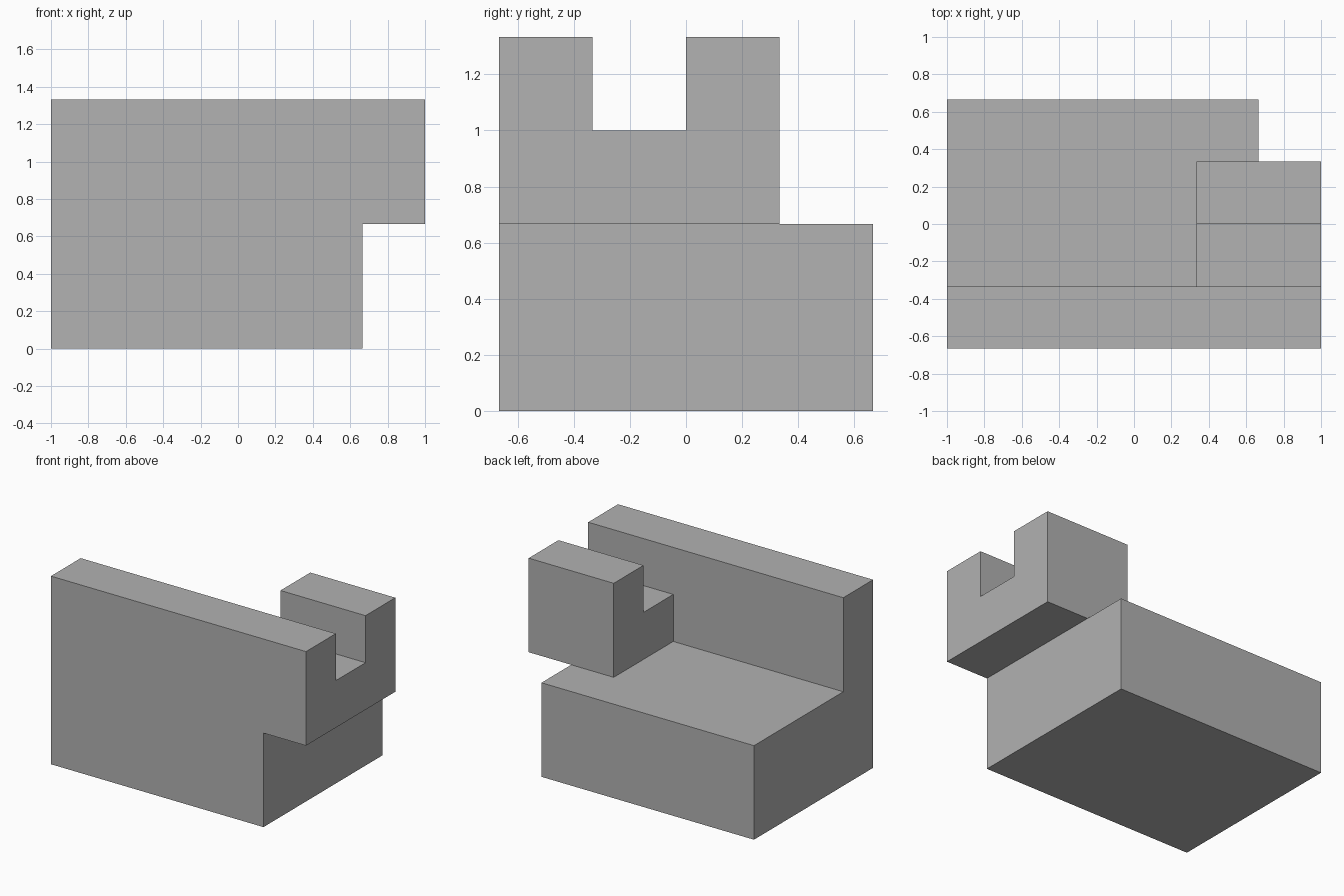
import bpy
import bmesh
from mathutils import Vector

cube = bpy.data.objects.get("Cube")
if cube:
    bpy.data.objects.remove(cube, do_unlink=True)

UNIT = 1 / 3

# One plain grey for the whole block
grey = bpy.data.materials.new("plain_grey")
grey.use_nodes = True
colour = (0.445, 0.445, 0.445, 1)
grey.diffuse_color = colour
grey.node_tree.nodes["Principled BSDF"].inputs["Base Color"].default_value = colour

# Parts as low and high corners, in thirds of a unit
parts = {
    "base": ((-3, -2, 0), (2, 2, 2)),
    "front_wall": ((-3, -2, 2), (3, -1, 4)),
    "bridge": ((1, -1, 2), (3, 0, 3)),
    "rear_post": ((1, 0, 2), (3, 1, 4)),
}

# Unit cells filled by the parts
cells = set()
for low, high in parts.values():
    cells |= {(x, y, z)
              for x in range(low[0], high[0])
              for y in range(low[1], high[1])
              for z in range(low[2], high[2])}

# Keep only the outer skin, so the parts join into one solid
bm = bmesh.new()
for cell in cells:
    centre = Vector(cell) + Vector((0.5, 0.5, 0.5))
    for axis in range(3):
        for side in (-1, 1):
            normal = Vector((0, 0, 0))
            normal[axis] = side
            if tuple(int(c + n) for c, n in zip(cell, normal)) in cells:
                continue
            u = Vector((0, 0, 0))
            u[(axis + 1) % 3] = 0.5
            v = normal.cross(u)
            middle = centre + normal * 0.5
            corners = (-u - v, u - v, u + v, v - u)
            bm.faces.new([bm.verts.new((middle + c) * UNIT) for c in corners])

# Weld the skin and merge coplanar squares into clean faces
bmesh.ops.remove_doubles(bm, verts=bm.verts, dist=0.001)
bmesh.ops.dissolve_limit(bm, angle_limit=0.01, verts=bm.verts, edges=bm.edges)
bmesh.ops.recalc_face_normals(bm, faces=bm.faces)

mesh = bpy.data.meshes.new("stepped_block")
bm.to_mesh(mesh)
bm.free()
mesh.materials.append(grey)
block = bpy.data.objects.new("stepped_block", mesh)
bpy.context.collection.objects.link(block)
